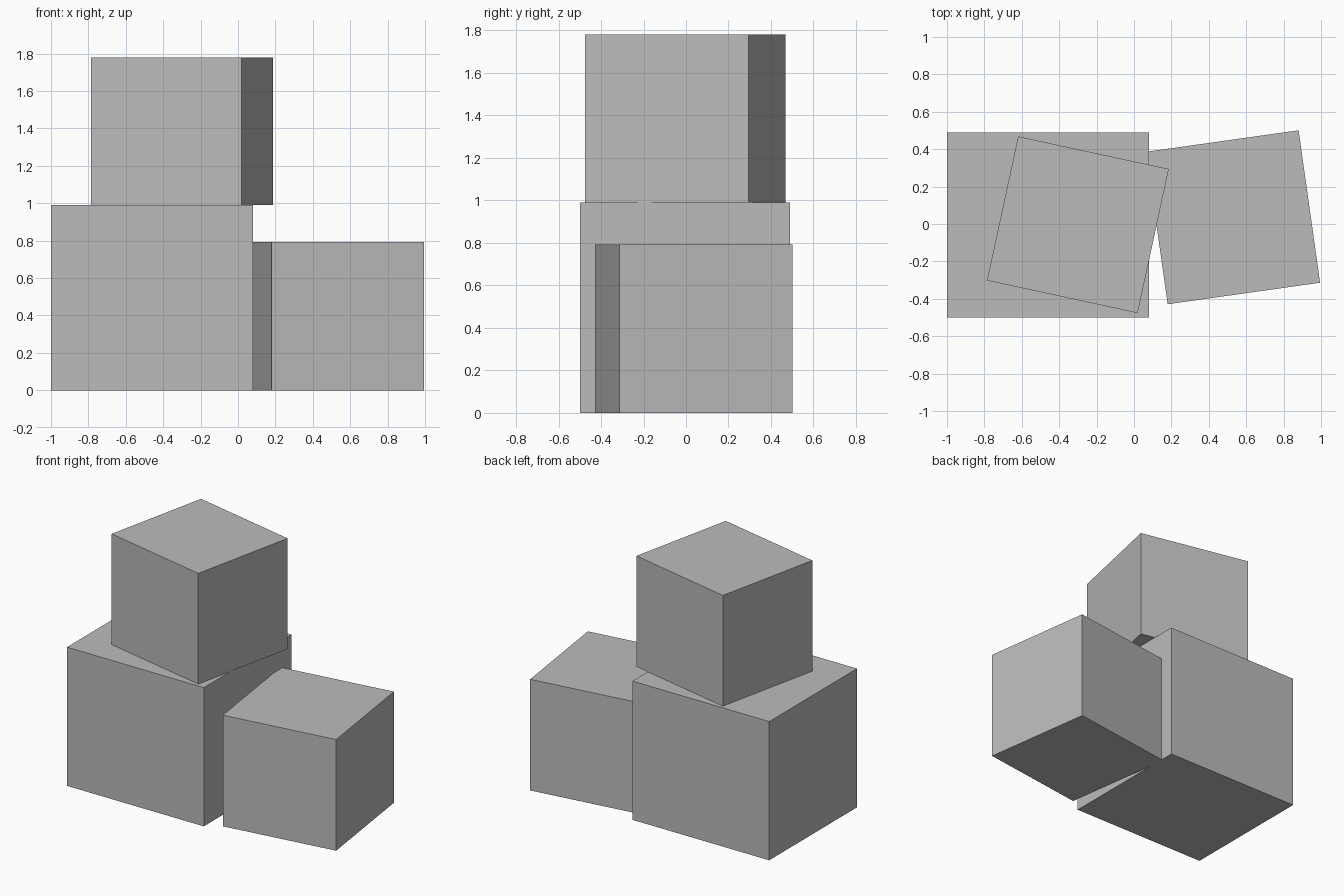
import bpy
import math

if "Cube" in bpy.data.objects:
    bpy.data.objects.remove(bpy.data.objects["Cube"])

# One plain grey shared by every box
grey = bpy.data.materials.new("plain grey")
grey.diffuse_color = (0.5, 0.5, 0.5, 1)
grey.use_nodes = True
grey.node_tree.nodes["Principled BSDF"].inputs["Base Color"].default_value = grey.diffuse_color


def box(name, centre, size, bottom, turn=0):
    """Box of the given size standing on height 'bottom', turned about z."""
    x, y = centre
    bpy.ops.mesh.primitive_cube_add(
        size=1,
        location=(x, y, bottom + size[2] / 2),
        rotation=(0, 0, math.radians(turn)),
    )
    ob = bpy.context.object
    ob.name = name
    ob.scale = size
    ob.data.materials.append(grey)
    return ob


# Large box on the floor, smaller one leaning against it, one stacked on top
box("large_box", (-0.46, -0.005), (1.08, 0.99, 0.99), 0)
box("side_box", (0.53, 0.036), (0.823, 0.823, 0.793), 0, 8.03)
box("top_box", (-0.30, -0.004), (0.824, 0.788, 0.79), 0.99, -12.2)
